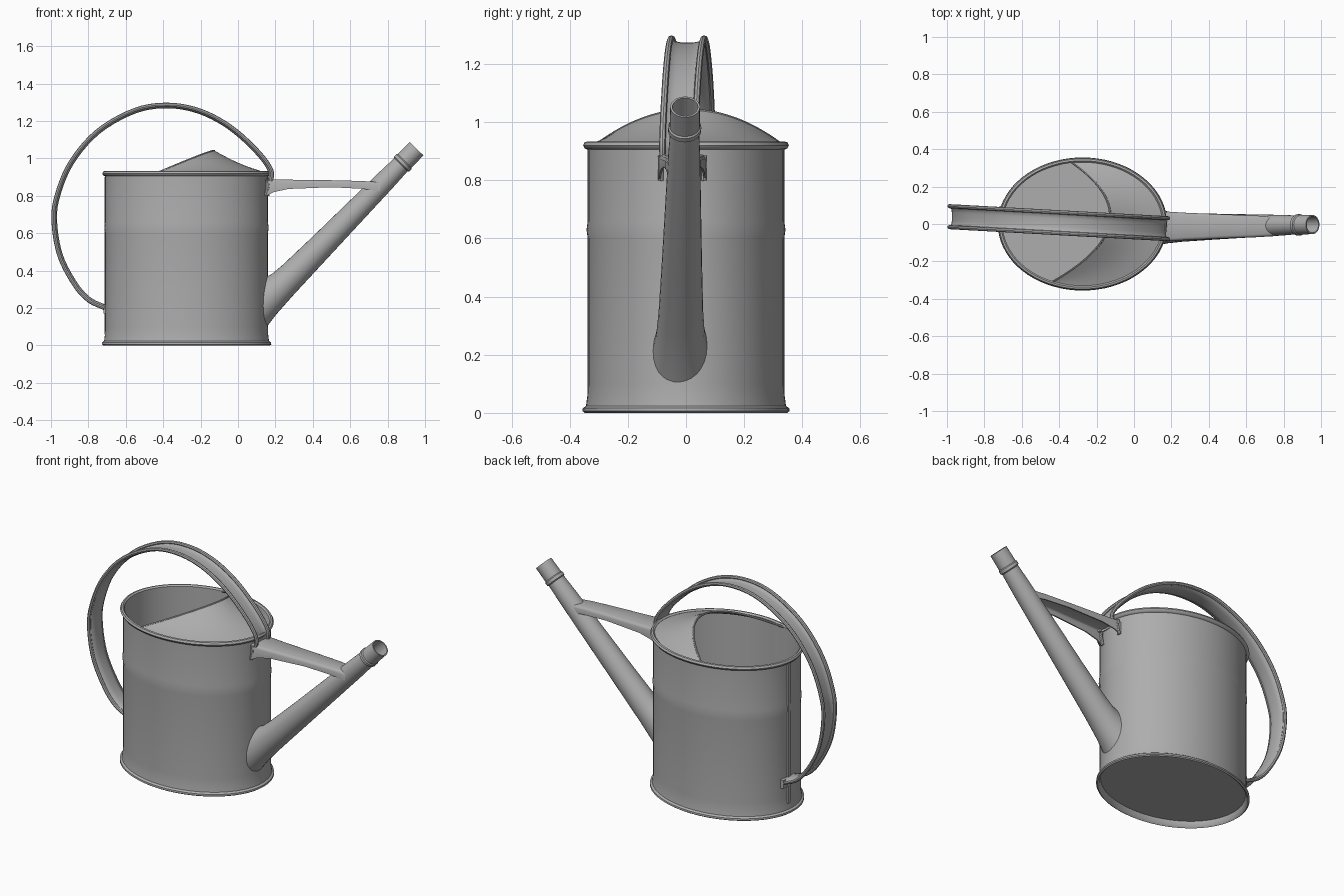
import bpy, bmesh, math
from mathutils import Vector

cube = bpy.data.objects.get("Cube")
if cube:
    bpy.data.objects.remove(cube, do_unlink=True)

metal = bpy.data.materials.new("galvanised_grey")
metal.use_nodes = True
GREY = (0.42, 0.42, 0.42, 1)
metal.diffuse_color = GREY
metal.node_tree.nodes["Principled BSDF"].inputs["Base Color"].default_value = GREY

CX, RX, RY, TOP = -0.275, 0.435, 0.338, 0.92   # oval body


def lerp(a, b, t):
    return a + (b - a) * t


def oval(angle, offset, z):
    return Vector((CX + (RX + offset) * math.cos(angle), (RY + offset) * math.sin(angle), z))


def wall_x(y):
    return CX + RX * math.sqrt(1 - (y / RY) ** 2)


def loft(name, rings, closed=True, caps=True, thickness=0, angle=40):
    """Skin a list of point rings into one smooth-shaded object."""
    bm = bmesh.new()
    rows = [[bm.verts.new(p) for p in ring] for ring in rings]
    n = len(rows[0])
    for a, b in zip(rows, rows[1:]):
        for i in range(n if closed else n - 1):
            j = (i + 1) % n
            bm.faces.new((a[i], a[j], b[j], b[i]))
    if closed and caps:
        bm.faces.new(rows[0])
        bm.faces.new(rows[-1])
    bmesh.ops.recalc_face_normals(bm, faces=bm.faces)
    mesh = bpy.data.meshes.new(name)
    bm.to_mesh(mesh)
    bm.free()
    mesh.materials.append(metal)
    obj = bpy.data.objects.new(name, mesh)
    bpy.context.collection.objects.link(obj)
    bpy.ops.object.select_all(action='DESELECT')
    obj.select_set(True)
    bpy.context.view_layer.objects.active = obj
    if thickness:
        solid = obj.modifiers.new("sheet", 'SOLIDIFY')
        solid.thickness = thickness
        solid.offset = 0
        bpy.ops.object.modifier_apply(modifier=solid.name)
    bpy.ops.object.shade_smooth_by_angle(angle=math.radians(angle))
    return obj


def circle(centre, u, v, r, n):
    steps = [math.tau * i / n for i in range(n)]
    return [centre + (u * math.cos(a) + v * math.sin(a)) * r for a in steps]


def tube(name, path, r, ref, n=8):
    """Round wire along a path; ref is a direction roughly across it."""
    rings = []
    for i, p in enumerate(path):
        t = (path[min(i + 1, len(path) - 1)] - path[max(i - 1, 0)]).normalized()
        u = t.cross(ref).normalized()
        rings.append(circle(p, u, t.cross(u), r, n))
    return loft(name, rings)


def box(name, centre, size):
    x, y, z = centre
    hx, hy, hz = (s / 2 for s in size)
    corners = [(-hx, -hy), (hx, -hy), (hx, hy), (-hx, hy)]
    return loft(name, [[(x + a, y + b, z + c) for a, b in corners] for c in (-hz, hz)])


def spline(points, steps):
    """Catmull-Rom curve through the points."""
    pts = [Vector(p) for p in points]
    pts = [pts[0] * 2 - pts[1]] + pts + [pts[-1] * 2 - pts[-2]]
    out = []
    for a, b, c, d in zip(pts, pts[1:], pts[2:], pts[3:]):
        for k in range(steps):
            t = k / steps
            out.append((b * 2 + (c - a) * t + (a * 2 - b * 5 + c * 4 - d) * t ** 2
                        + (b * 3 - a - c * 3 + d) * t ** 3) / 2)
    return out + [pts[-2]]


# Body: oval can with flared foot, faint crease, rolled rim and an open inside
profile = [(-0.006, 0.035), (0, 0.008), (0.01, 0), (0.018, 0.006), (0.017, 0.016),
           (0.006, 0.024), (0.001, 0.06), (0, 0.1), (0, 0.6), (0.004, 0.63), (0, 0.66),
           (0, 0.905), (0.01, 0.909), (0.016, TOP), (0.01, 0.931), (0, 0.933),
           (-0.008, 0.925), (-0.008, 0.045)]
SIDES = 72
loft("body", [[oval(math.tau * i / SIDES, off, z) for i in range(SIDES)] for off, z in profile])

# Vertical seam
box("body_seam", (CX - RX - 0.001, 0.03, 0.48), (0.008, 0.025, 0.84))

# Hood: sheet from an arched free edge down to the front half of the rim
START, END, APEX_X = math.radians(-112), math.radians(98), -0.13
first, last = oval(START, -0.004, TOP), oval(END, -0.004, TOP)
COLS, ROWS = 40, 10
edge, hood = [], []
for i in range(COLS + 1):
    u = i / COLS
    arch = 1 - (2 * u - 1) ** 2
    p = first.lerp(last, u)
    p.x += (APEX_X - (first.x + last.x) / 2) * arch
    p.z += 0.12 * arch
    edge.append(p)
    foot = oval(lerp(START, END, u), -0.004, TOP)
    row = []
    for k in range(ROWS + 1):
        q = p.lerp(foot, k / ROWS)
        q.z -= 0.012 * arch * math.sin(math.pi * k / ROWS)
        row.append(q)
    hood.append(row)
loft("hood", hood, closed=False, thickness=0.006)
tube("hood_edge", edge, 0.006, Vector((1, 0, 0)))

# Spout: tapered tube fitted to the body wall, with a collar and a hollow tip
base, tip = Vector((0.155, -0.02, 0.235)), Vector((0.955, -0.003, 1.052))
axis = (tip - base).normalized()
length = (tip - base).length
side = Vector((0, 1, 0))
up = axis.cross(side).normalized()
spout_profile = [(0, 0.094), (0.05, 0.084), (0.14, 0.077), (0.35, 0.069), (0.8, 0.055),
                 (0.895, 0.05), (0.9, 0.057), (0.915, 0.057), (0.92, 0.052),
                 (1, 0.051), (1, 0.044), (0.8, 0.04)]
rings = []
for f, r in spout_profile:
    ring = circle(base + axis * length * f, up, side, r, 28)
    # slide the lowest rings along the axis onto the wall, fading out upward
    fit = max(0, 1 - f / 0.3)
    rings.append([p + axis * ((wall_x(p.y) - 0.006 - base.x - axis.x * length * f
                               - (p.x - base.x - axis.x * length * f)
                               + axis.x * length * f) / axis.x * fit) for p in ring])
loft("spout", rings)

# Brace: downward channel between body and spout
stations = [(0.15, 0.078, 0.886, 0.8), (0.19, 0.075, 0.885, 0.82), (0.27, 0.07, 0.883, 0.837),
            (0.5, 0.06, 0.88, 0.846), (0.66, 0.054, 0.876, 0.838), (0.76, 0.048, 0.87, 0.825)]
channel = []
for x, w, zt, zb in stations:
    half = [(w, zb), (w, zt - 0.012), (w - 0.004, zt - 0.004), (w - 0.012, zt)]
    section = [(-y, z) for y, z in half] + half[::-1]
    channel.append([(x, y - 0.013, z) for y, z in section])
loft("spout_brace", channel, closed=False, thickness=0.007)

# Handle: hooped strip, dished between two rolled edges
outline = [(0.175, 0.87), (0.177, 0.94), (0.1, 1.045), (-0.04, 1.17), (-0.2, 1.255),
           (-0.37, 1.287), (-0.55, 1.26), (-0.75, 1.148), (-0.895, 0.98), (-0.97, 0.8),
           (-0.986, 0.66), (-0.955, 0.48), (-0.875, 0.325), (-0.8, 0.242), (-0.715, 0.2)]
path = spline([(x, lerp(-0.025, 0.04, (0.18 - x) / 1.18), z) for x, z in outline], 5)
HALF = 0.056
strip = []
for i, p in enumerate(path):
    t = path[min(i + 1, len(path) - 1)] - path[max(i - 1, 0)]
    inward = Vector((-t.z, 0, t.x)).normalized()
    section = [(-1, 0), (-0.8, 0.012), (-0.4, 0.016), (0.4, 0.016), (0.8, 0.012), (1, 0)]
    strip.append([p + side * HALF * w + inward * d for w, d in section])
loft("handle_strip", strip, closed=False, thickness=0.006)
for label, sign in (("left", 1), ("right", -1)):
    tube("handle_edge_" + label, [p + side * HALF * sign for p in path], 0.011, side)
    # Lugs holding the front end of the handle
    y = -0.013 + sign * 0.074
    lug = [Vector((wall_x(y) + dx, y, z)) for dx, z in ((0.012, 0.885), (0.016, 0.85), (0.004, 0.8))]
    tube("handle_lug_" + label, lug, 0.01, side)

# Plate at the lower end of the handle
box("handle_foot", (CX - RX + 0.002, 0.035, 0.195), (0.02, 0.12, 0.05))
